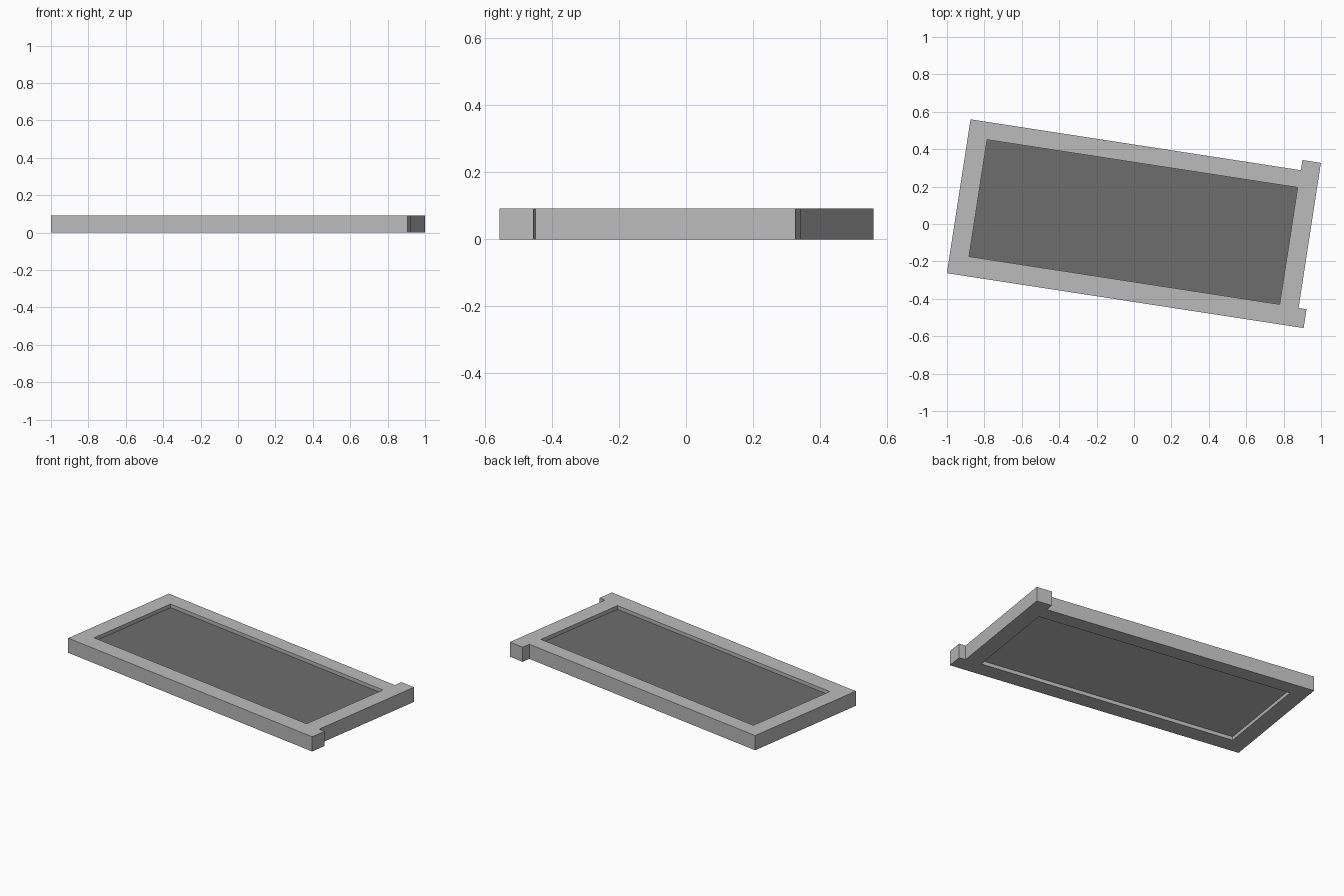
import bpy
import bmesh
from math import radians
from mathutils import Matrix

cube = bpy.data.objects.get("Cube")
if cube:
    bpy.data.objects.remove(cube, do_unlink=True)

HEIGHT = 0.0925
RECESS = 0.023
TURN = Matrix.Rotation(radians(-8.75), 4, 'Z')

# Extents of the opening in the frame's own axes
LEFT, RIGHT, FRONT, BACK = -0.845, 0.835, -0.306, 0.326


def material(name, value):
    mat = bpy.data.materials.new(name)
    mat.use_nodes = True
    colour = (value, value, value, 1)
    mat.diffuse_color = colour
    mat.node_tree.nodes["Principled BSDF"].inputs["Base Color"].default_value = colour
    return mat


light_grey = material("light grey", 0.5)
dark_grey = material("dark grey", 0.155)


def add_outline(curve, points):
    spline = curve.splines.new('POLY')
    spline.points.add(len(points) - 1)
    for point, (x, y) in zip(spline.points, points):
        point.co = (x, y, 0, 1)
    spline.use_cyclic_u = True


# Frame: outline with two corner tabs and a rectangular opening, extruded
curve = bpy.data.curves.new("frame_outline", 'CURVE')
curve.dimensions = '2D'
curve.fill_mode = 'BOTH'
curve.extrude = HEIGHT / 2
add_outline(curve, [(-0.949, -0.412), (0.981, -0.412), (0.981, -0.31), (0.938, -0.31),
                    (0.938, 0.475), (0.838, 0.475), (0.838, 0.42), (-0.949, 0.42)])
add_outline(curve, [(LEFT, FRONT), (LEFT, BACK), (RIGHT, BACK), (RIGHT, FRONT)])
frame = bpy.data.objects.new("frame", curve)
bpy.context.collection.objects.link(frame)
bpy.ops.object.select_all(action='DESELECT')
frame.select_set(True)
bpy.context.view_layer.objects.active = frame
bpy.ops.object.convert(target='MESH')
frame = bpy.context.view_layer.objects.active

# Weld the walls to the caps and make every face point outwards
bm = bmesh.new()
bm.from_mesh(frame.data)
bmesh.ops.remove_doubles(bm, verts=bm.verts, dist=0.0005)
bmesh.ops.recalc_face_normals(bm, faces=bm.faces)
for face in bm.faces:
    face.smooth = False
    face.material_index = 0
bm.to_mesh(frame.data)
bm.free()
frame.data.materials.clear()
frame.data.materials.append(light_grey)
frame.matrix_world = Matrix.Translation((0, 0, HEIGHT / 2)) @ TURN

# Panel: a slab recessed from both sides, with a dark upper face
bm = bmesh.new()
size = (RIGHT - LEFT, BACK - FRONT, HEIGHT - 2 * RECESS)
centre = ((LEFT + RIGHT) / 2, (FRONT + BACK) / 2, HEIGHT / 2)
bmesh.ops.create_cube(bm, size=1, matrix=Matrix.Translation(centre) @ Matrix.Diagonal((*size, 1)))
bm.normal_update()
for face in bm.faces:
    face.material_index = 1 if face.normal.z > 0.5 else 0
mesh = bpy.data.meshes.new("panel")
bm.to_mesh(mesh)
bm.free()
mesh.materials.append(light_grey)
mesh.materials.append(dark_grey)
panel = bpy.data.objects.new("panel", mesh)
bpy.context.collection.objects.link(panel)
panel.matrix_world = TURN
